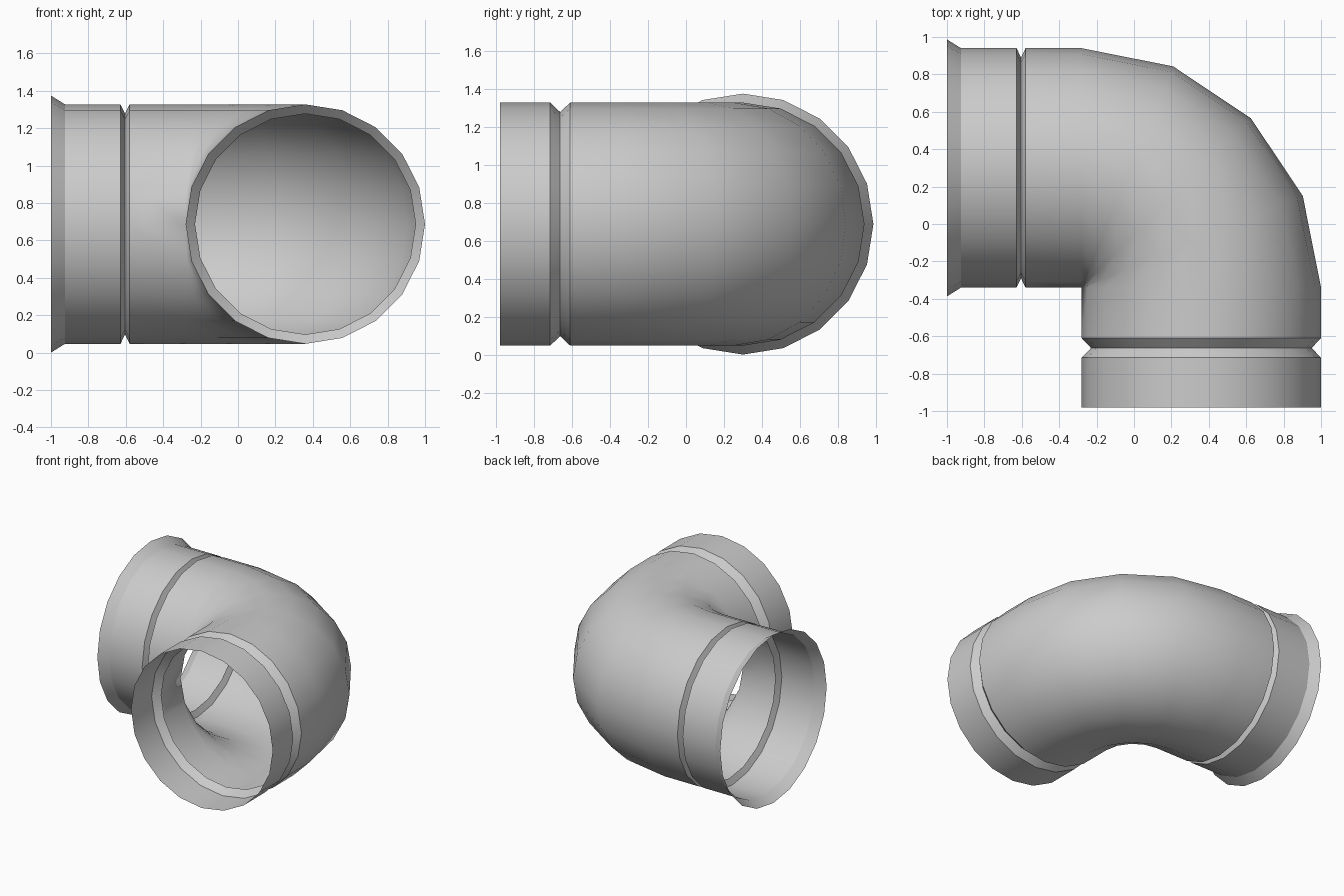
import bpy, bmesh
from math import sin, cos, pi

if "Cube" in bpy.data.objects:
    bpy.data.objects.remove(bpy.data.objects["Cube"])

SIDES, R, LIP, GROOVE = 20, 0.64, 0.687, 0.59
CX, CY, CZ = -0.28, -0.34, 0.687      # pivot of the bend (inside corner), pipe axis height

# Stations along the pipe: (axis point x, y, sweep angle, radius)
rings = []
# Flared inlet with a narrow groove
for x, r in [(-1.0, LIP), (-0.925, R), (-0.628, R), (-0.604, GROOVE), (-0.58, R)]:
    rings.append((x, CY + R, 0, r))
# Four-segment 90 degree bend
for i in range(5):
    a = i * pi / 8
    rings.append((CX + R * sin(a), CY + R * cos(a), a, R))
# Plain outlet with a wider groove
for y, r in [(-0.61, R), (-0.663, GROOVE), (-0.715, R), (-0.98, R)]:
    rings.append((CX + R, y, pi / 2, r))

# Loft the open thin shell
bm = bmesh.new()
loops = []
for x, y, a, r in rings:
    loop = []
    for k in range(SIDES):
        t = 2 * pi * k / SIDES
        out = r * cos(t)
        loop.append(bm.verts.new((x + out * sin(a), y + out * cos(a), CZ + r * sin(t))))
    loops.append(loop)
for p, q in zip(loops, loops[1:]):
    for k in range(SIDES):
        n = (k + 1) % SIDES
        bm.faces.new((p[k], p[n], q[n], q[k]))
# The bend pinches to one point at its inside corner
bmesh.ops.remove_doubles(bm, verts=bm.verts, dist=1e-4)
bmesh.ops.recalc_face_normals(bm, faces=bm.faces)
# Make sure the normals face outward
bm.faces.ensure_lookup_table()
top = max(bm.faces, key=lambda f: f.calc_center_median().z)
if top.normal.z < 0:
    bmesh.ops.reverse_faces(bm, faces=bm.faces)

mesh = bpy.data.meshes.new("elbow_pipe")
bm.to_mesh(mesh)
bm.free()
pipe = bpy.data.objects.new("elbow_pipe", mesh)
bpy.context.collection.objects.link(pipe)
bpy.context.view_layer.objects.active = pipe
pipe.select_set(True)
bpy.ops.object.shade_smooth_by_angle(angle=pi / 6)
